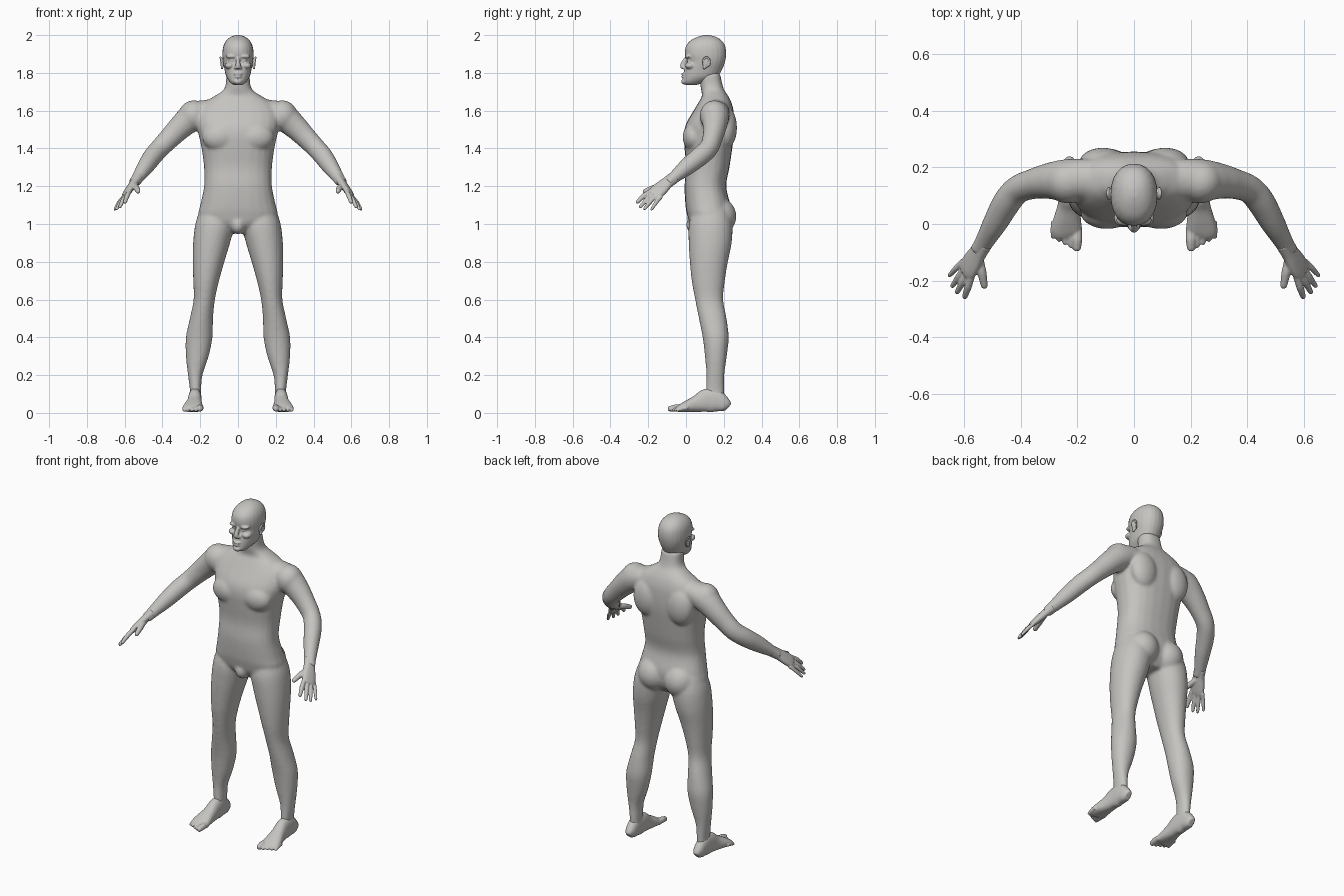
import bpy, bmesh
from math import cos, sin, pi, copysign
from mathutils import Vector, Matrix

cube = bpy.data.objects.get("Cube")
if cube:
    bpy.data.objects.remove(cube, do_unlink=True)

skin = bpy.data.materials.new("pale grey")
skin.use_nodes = True
GREY = (0.56, 0.55, 0.53, 1)
skin.diffuse_color = GREY
skin.node_tree.nodes["Principled BSDF"].inputs["Base Color"].default_value = GREY


def spline(rows, steps=4):
    """Smooth in-between rows through the given rows."""
    out = []
    for i in range(len(rows) - 1):
        before, a, b = rows[max(i - 1, 0)], rows[i], rows[i + 1]
        after = rows[min(i + 2, len(rows) - 1)]
        for k in range(steps):
            t = k / steps
            out.append([q + t / 2 * (r - p + t * (2*p - 5*q + 4*r - s + t * (3*q - p - 3*r + s)))
                        for p, q, r, s in zip(before, a, b, after)])
    return out + [list(rows[-1])]


def loft(bm, rings, power=2.0, sides=24):
    """Closed skin over rings given as centre and two half axes."""
    def bulge(value):
        return copysign(abs(value) ** (2 / power), value)

    loops = []
    for centre, u, v in rings:
        angles = [2 * pi * k / sides for k in range(sides)]
        loops.append([bm.verts.new(centre + u * bulge(cos(a)) + v * bulge(sin(a))) for a in angles])
    for low, high in zip(loops, loops[1:]):
        for k in range(sides):
            n = (k + 1) % sides
            bm.faces.new((low[k], low[n], high[n], high[k]))
    bm.faces.new(loops[0][::-1])
    bm.faces.new(loops[-1])


def column(bm, rows, power=2.0):
    """Upright loft: height, left, right, front, back."""
    rings = []
    for z, x0, x1, y0, y1 in spline(rows):
        rings.append((Vector(((x0 + x1) / 2, (y0 + y1) / 2, z)),
                      Vector(((x1 - x0) / 2, 0, 0)), Vector((0, (y1 - y0) / 2, 0))))
    loft(bm, rings, power)


def tube(bm, rows, across=(0, 0, 1), power=2.0):
    """Loft along a path: x, y, z, half width along 'across', half thickness."""
    rows = spline(rows)
    points = [Vector(r[:3]) for r in rows]
    rings = []
    for i, row in enumerate(rows):
        along = (points[min(i + 1, len(rows) - 1)] - points[max(i - 1, 0)]).normalized()
        u = Vector(across)
        u = (u - along * u.dot(along)).normalized()
        rings.append((points[i], u * row[3], along.cross(u) * row[4]))
    loft(bm, rings, power)


def digit(bm, start, end, radius, arch=0.0):
    """Finger or toe with a rounded tip and a slight arch."""
    a, b = Vector(start), Vector(end)
    rows = []
    for t, size in ((0, 1), (.3, 1), (.5, 1.05), (.75, .9), (.93, .75), (1, .3)):
        p = a.lerp(b, t) + Vector((0, 0, arch * sin(pi * t)))
        rows.append((*p, radius * size, radius * size))
    tube(bm, rows)


def ball(bm, centre, radii):
    matrix = Matrix.Translation(centre) @ Matrix.Diagonal((*radii, 1))
    bmesh.ops.create_uvsphere(bm, u_segments=24, v_segments=16, radius=1, matrix=matrix)


def pair(bm, centre, radii):
    for side in (1, -1):
        ball(bm, (side * centre[0], *centre[1:]), radii)


def finish(name, bm, voxel, rounds, flip=False):
    """Fuse the overlapping shells into one smooth skin."""
    if flip:
        bmesh.ops.scale(bm, vec=(-1, 1, 1), verts=bm.verts)
    bmesh.ops.recalc_face_normals(bm, faces=bm.faces)
    mesh = bpy.data.meshes.new(name)
    bm.to_mesh(mesh)
    bm.free()
    mesh.materials.append(skin)
    obj = bpy.data.objects.new(name, mesh)
    bpy.context.collection.objects.link(obj)
    fuse = obj.modifiers.new("fuse", "REMESH")
    fuse.mode = "VOXEL"
    fuse.voxel_size = voxel
    fuse.use_smooth_shade = True
    soften = obj.modifiers.new("soften", "SMOOTH")
    soften.factor = 0.5
    soften.iterations = rounds


# Torso and neck: height, half width, front, back
body = bmesh.new()
torso = [(.95, .06, .06, .19), (1, .18, .02, .225), (1.05, .21, .005, .235), (1.1, .2, -.003, .235),
         (1.2, .18, -.008, .213), (1.3, .18, 0, .23), (1.4, .193, -.008, .245), (1.47, .208, -.012, .254),
         (1.53, .22, 0, .256), (1.6, .215, .04, .252), (1.65, .17, .07, .238), (1.68, .12, .085, .222),
         (1.72, .07, .078, .198), (1.8, .062, .07, .18)]
column(body, [(z, -w, w, front, back) for z, w, front, back in torso], 2.4)
pair(body, (.095, .04, 1.46), (.095, .058, .075))    # chest
pair(body, (.11, .215, 1.51), (.085, .055, .11))     # shoulder blades
pair(body, (.088, .17, 1.04), (.095, .097, .1))      # buttocks
pair(body, (.235, .15, 1.573), (.08, .078, .082))    # shoulders
ball(body, (0, .05, .995), (.04, .05, .05))          # pelvis front

# Legs: height, inner, outer, front, back
leg = [(.05, .195, .256, .11, .2), (.12, .195, .255, .105, .202), (.2, .188, .265, .108, .203),
       (.3, .155, .276, .1, .216), (.4, .135, .276, .088, .226), (.5, .132, .255, .068, .215),
       (.6, .122, .235, .048, .197), (.7, .1, .237, .03, .206), (.8, .072, .24, .02, .222),
       (.9, .042, .238, .014, .242), (1, .02, .226, .015, .245), (1.08, .04, .2, .04, .22)]
# Arms: path from the shoulder to the wrist, with radii
arm = [(.15, .16, 1.6, .06, .07), (.235, .155, 1.57, .075, .075), (.3, .152, 1.517, .066, .064),
       (.355, .142, 1.462, .058, .054), (.41, .122, 1.405, .053, .05), (.45, .076, 1.36, .052, .05),
       (.49, .005, 1.303, .046, .044), (.53, -.065, 1.245, .032, .034), (.55, -.1, 1.218, .026, .034)]
for side in (1, -1):
    column(body, [(z, side * a, side * b, front, back) for z, a, b, front, back in leg], 2.1)
    tube(body, [(side * x, *rest) for x, *rest in arm])
finish("body", body, .008, 10)

# Head: height, half width, front, back
head = bmesh.new()
skull = [(1.735, .022, .002, .05), (1.75, .042, -.016, .1), (1.78, .062, -.014, .165),
         (1.82, .072, -.008, .192), (1.86, .08, .004, .207), (1.9, .083, -.006, .213),
         (1.94, .078, -.001, .208), (1.97, .063, .022, .19), (1.99, .04, .06, .16), (2, .012, .095, .125)]
column(head, [(z, -w, w, front, back) for z, w, front, back in skull], 2.2)
tube(head, [(0, .006, 1.885, .008, .01), (0, -.006, 1.865, .012, .01),
            (0, -.018, 1.84, .013, .014), (0, -.018, 1.822, .008, .014)], (0, 1, 0))   # nose
pair(head, (.012, -.008, 1.828), (.01, .014, .009))    # nostrils
pair(head, (.033, .012, 1.887), (.031, .018, .011))    # brows
pair(head, (.045, .022, 1.838), (.026, .03, .018))     # cheekbones
pair(head, (.032, .018, 1.866), (.015, .014, .011))    # eyes
ball(head, (0, -.008, 1.793), (.025, .018, .007))      # upper lip
ball(head, (0, -.007, 1.779), (.022, .018, .007))      # lower lip
ball(head, (0, -.006, 1.754), (.024, .02, .016))       # chin
finish("head", head, .0045, 3)

for side, label in ((1, "left"), (-1, "right")):
    # Ear: curled rim around a shallow shell
    ear = bmesh.new()
    ball(ear, (.083, .105, 1.852), (.01, .018, .028))
    rim = []
    for k in range(9):
        a = pi * (k / 6 - .3)
        rim.append((.089 + .004 * sin(a), .108 + .018 * cos(a), 1.857 + .026 * sin(a), .005, .005))
    tube(ear, rim, (1, 0, 0))
    ball(ear, (.085, .096, 1.828), (.007, .008, .01))
    finish(label + "_ear", ear, .003, 2, side < 0)

    # Hand: flat palm, four fingers and a thumb
    hand = bmesh.new()
    spread = Vector((.03, .055, -.03))
    tube(hand, [(.53, -.065, 1.245, .034, .026), (.55, -.1, 1.218, .034, .022),
                (.57, -.132, 1.19, .041, .02), (.588, -.16, 1.165, .042, .017),
                (.597, -.175, 1.152, .034, .012)], spread, 2.4)
    index_knuckle = Vector((.574, -.185, 1.175))
    tips = [(.6, -.263, 1.11), (.628, -.246, 1.085), (.645, -.224, 1.074), (.655, -.185, 1.072)]
    for k, tip in enumerate(tips):
        digit(hand, index_knuckle + spread * k / 3, tip, .0125 - .0008 * k, .006)
    digit(hand, (.548, -.115, 1.205), (.527, -.228, 1.168), .0155, .004)
    finish(label + "_hand", hand, .004, 3, side < 0)

    # Foot: heel to ball, given as distance, centre, half width, top
    foot = bmesh.new()
    sole = [(.222, .228, .016, .05), (.205, .228, .029, .078), (.16, .228, .034, .12),
            (.11, .228, .036, .125), (.06, .231, .04, .092), (.01, .236, .05, .065),
            (-.025, .238, .054, .045), (-.045, .236, .045, .03)]
    tube(foot, [(x, y, top / 2 + .003, w, top / 2) for y, x, w, top in sole], (1, 0, 0), 2.3)
    for k in range(5):
        x = .2 + .021 * k
        size = .0175 if k == 0 else .0125 - .0006 * k
        digit(foot, (x, -.015 + .006 * k, .026), (x + .002, -.096 + .011 * k, size + .001), size, .004)
    finish(label + "_foot", foot, .0045, 3, side < 0)
